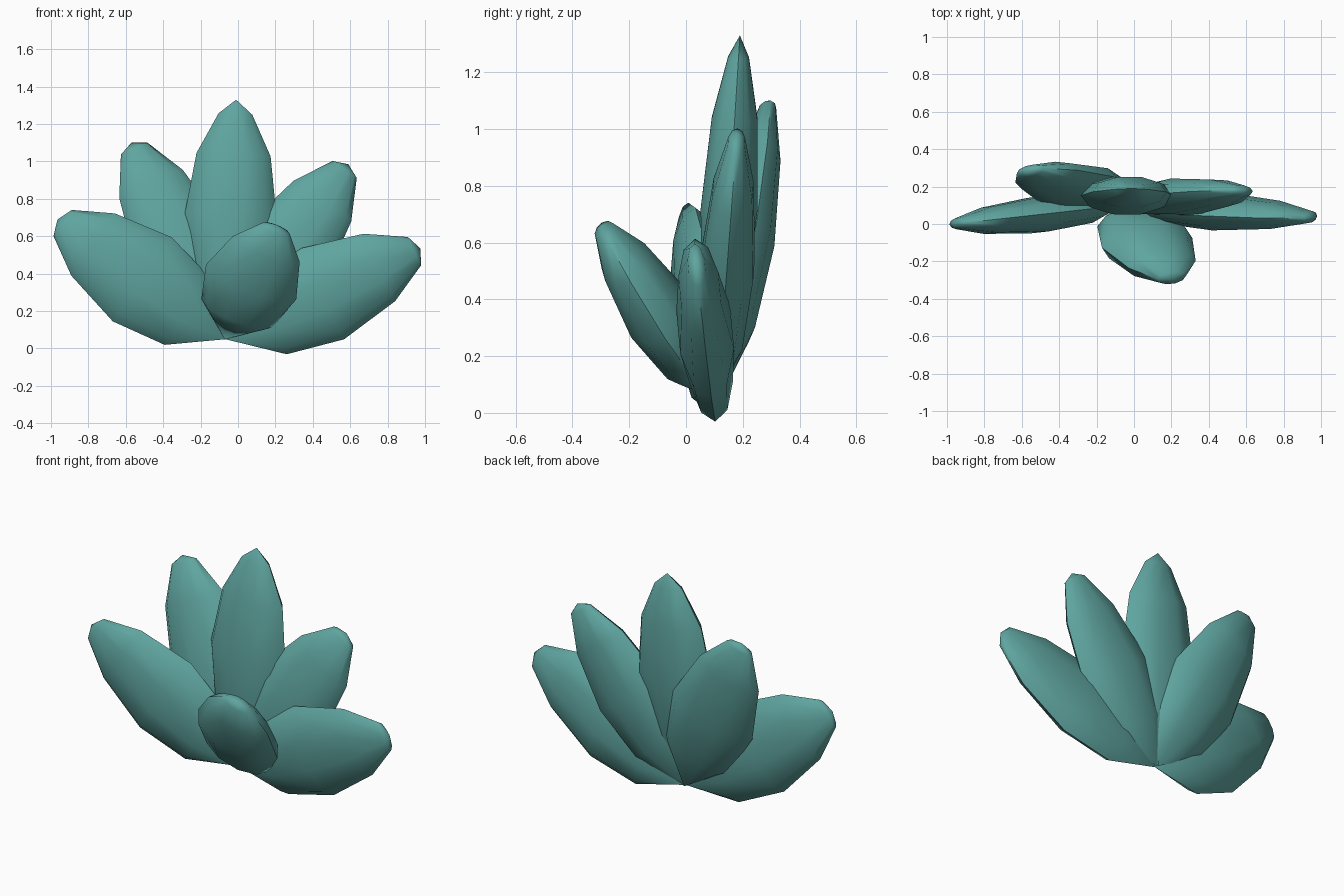
import bpy, bmesh, math
from mathutils import Vector

if "Cube" in bpy.data.objects:
    bpy.data.objects.remove(bpy.data.objects["Cube"])

teal = bpy.data.materials.new("teal")
teal.diffuse_color = (0.115, 0.375, 0.35, 1)
teal.use_nodes = True
teal.node_tree.nodes["Principled BSDF"].inputs["Base Color"].default_value = teal.diffuse_color

SIDES = 10
# shared leaf outline: (fraction of length, fraction of full width)
OUTLINE = [(0.23, 0.79), (0.50, 1.0), (0.79, 0.74), (0.97, 0.31)]
POINTED = [(0.25, 0.75), (0.52, 1.0), (0.77, 0.81), (0.94, 0.37)]


def leaf(name, base, tip, across, width, thick, outline=OUTLINE):
    """Flattened spindle from base to tip; width and thick are half sizes."""
    base, tip = Vector(base), Vector(tip)
    axis = tip - base
    d = axis.normalized()
    w = Vector(across)
    w = (w - d * w.dot(d)).normalized()
    n = d.cross(w)
    bm = bmesh.new()
    first, last = bm.verts.new(base), bm.verts.new(tip)
    rings = []
    for t, s in outline:
        ring = []
        for i in range(SIDES):
            a = 2 * math.pi * i / SIDES
            ring.append(bm.verts.new(base + axis * t + w * (math.cos(a) * width * s)
                                     + n * (math.sin(a) * thick * s)))
        rings.append(ring)
    for i in range(SIDES):
        j = (i + 1) % SIDES
        bm.faces.new((first, rings[0][j], rings[0][i]))
        for lo, hi in zip(rings, rings[1:]):
            bm.faces.new((lo[i], lo[j], hi[j], hi[i]))
        bm.faces.new((rings[-1][i], rings[-1][j], last))
    bmesh.ops.recalc_face_normals(bm, faces=bm.faces)
    me = bpy.data.meshes.new(name)
    bm.to_mesh(me)
    bm.free()
    me.materials.append(teal)
    ob = bpy.data.objects.new(name, me)
    bpy.context.collection.objects.link(ob)
    bpy.context.view_layer.objects.active = ob
    ob.select_set(True)
    bpy.ops.object.shade_smooth_by_angle(angle=math.radians(50))
    ob.select_set(False)


# tall middle leaf
leaf("center_leaf", (-0.07, 0.11, 0.05), (-0.01, 0.19, 1.33), (1, 0, 0), 0.245, 0.105, POINTED)
# pair leaning back
leaf("back_left_leaf", (-0.07, 0.12, 0.05), (-0.57, 0.29, 1.10), (1, 0.1, 0), 0.255, 0.10)
leaf("back_right_leaf", (-0.07, 0.11, 0.05), (0.59, 0.18, 0.985), (1, 0, 0), 0.255, 0.10)
# low pair spreading sideways
leaf("low_left_leaf", (-0.06, 0.10, 0.05), (-0.965, 0.0, 0.69), (0, 0, 1), 0.275, 0.10)
leaf("low_right_leaf", (-0.07, 0.10, 0.05), (0.975, 0.035, 0.535), (0, -0.1, 1), 0.27, 0.10)
# short leaf leaning forward
leaf("front_leaf", (-0.07, 0.10, 0.05), (0.21, -0.30, 0.66), (0.9, 0.1, -0.35), 0.26, 0.125)
